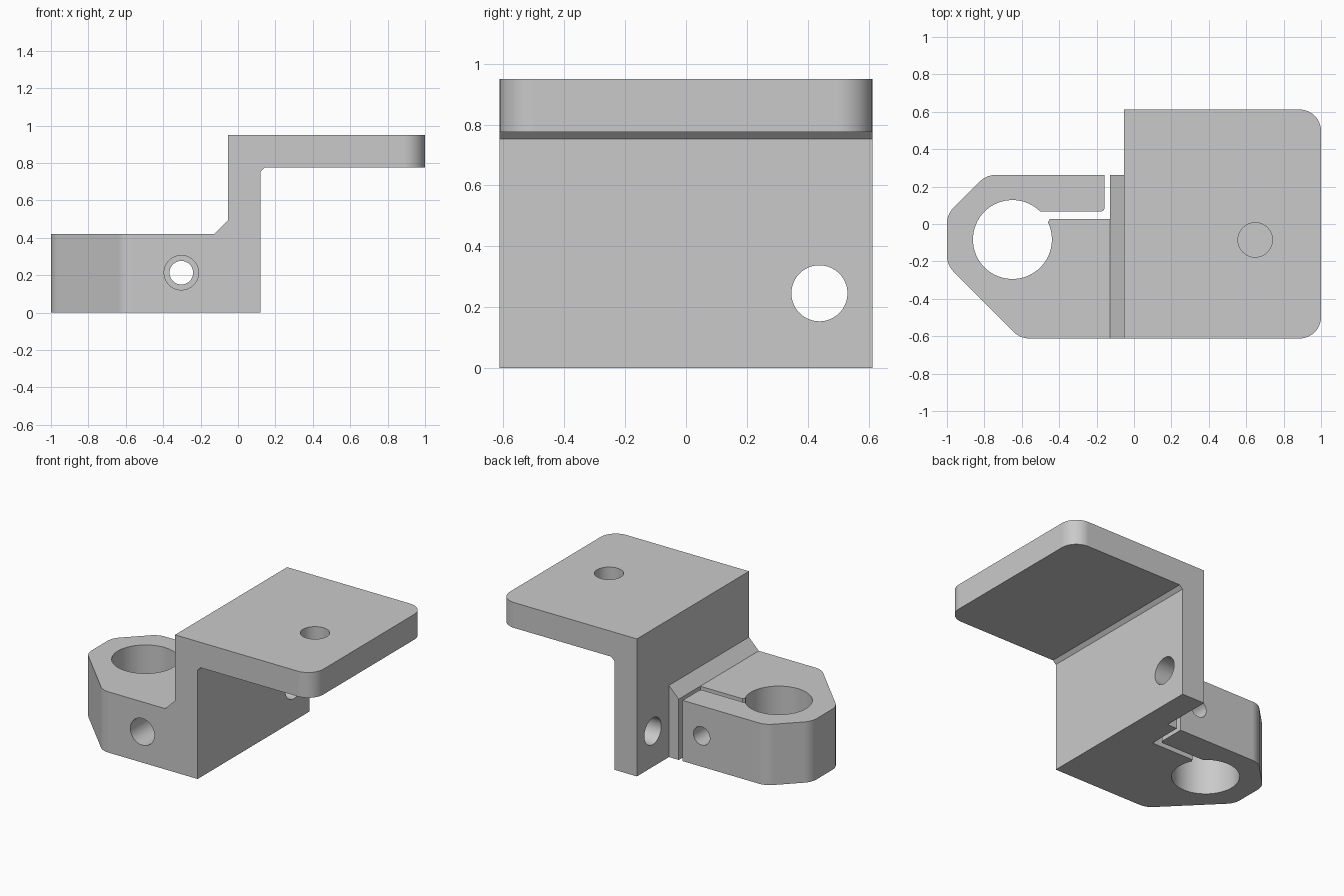
import bpy, bmesh, math
from mathutils import Vector

if "Cube" in bpy.data.objects:
    bpy.data.objects.remove(bpy.data.objects["Cube"], do_unlink=True)

grey = bpy.data.materials.new("plain grey")
grey.use_nodes = True
grey.diffuse_color = (0.59, 0.59, 0.59, 1)
grey.node_tree.nodes["Principled BSDF"].inputs["Base Color"].default_value = (0.59, 0.59, 0.59, 1)


def rounded(corners, steps=10):
    """Turn (x, y, radius) corners into an outline with true arcs."""
    out = []
    for i, (x, y, r) in enumerate(corners):
        p = Vector((x, y))
        if not r:
            out.append(p)
            continue
        a = (Vector(corners[i - 1][:2]) - p).normalized()
        b = (Vector(corners[(i + 1) % len(corners)][:2]) - p).normalized()
        half = a.angle(b) / 2
        centre = p + (a + b).normalized() * r / math.sin(half)
        start = (p + a * r / math.tan(half) - centre).normalized()
        end = (p + b * r / math.tan(half) - centre).normalized()
        for k in range(steps + 1):
            t = k / steps
            sweep = math.pi - 2 * half
            spoke = (start * math.sin((1 - t) * sweep) + end * math.sin(t * sweep)) / math.sin(sweep)
            # Exact right angles and shallower turns both stay on the circle
            out.append(centre + spoke * r)
    return out


def extrude(name, outline, axis, low, high):
    """Solid prism: the outline lies in the two axes other than the given one."""
    place = {"x": lambda u, v, w: (w, u, v),
             "y": lambda u, v, w: (u, w, v),
             "z": lambda u, v, w: (u, v, w)}[axis]
    bm = bmesh.new()
    ends = [[bm.verts.new(place(u, v, w)) for u, v in outline] for w in (low, high)]
    bm.faces.new(ends[0])
    bm.faces.new(ends[1])
    n = len(outline)
    for i in range(n):
        j = (i + 1) % n
        bm.faces.new((ends[0][i], ends[0][j], ends[1][j], ends[1][i]))
    bmesh.ops.recalc_face_normals(bm, faces=bm.faces)
    mesh = bpy.data.meshes.new(name)
    bm.to_mesh(mesh)
    bm.free()
    mesh.materials.append(grey)
    obj = bpy.data.objects.new(name, mesh)
    bpy.context.collection.objects.link(obj)
    return obj


def circle(u, v, r, n=64):
    return [(u + r * math.cos(math.tau * k / n), v + r * math.sin(math.tau * k / n))
            for k in range(n)]


def combine(target, tool, operation):
    """Apply a boolean and discard the tool."""
    mod = target.modifiers.new(operation.lower(), "BOOLEAN")
    mod.operation, mod.solver, mod.object = operation, "EXACT", tool
    bpy.context.view_layer.objects.active = target
    bpy.ops.object.modifier_apply(modifier=mod.name)
    bpy.data.objects.remove(tool, do_unlink=True)


FRONT, BACK, ARM_BACK = -0.612, 0.612, 0.262
WALL_L, WALL_R, STEP = -0.053, 0.12, -0.128
TOP, PLATE_Z, CLAMP_Z = 0.95, 0.775, 0.42

# Upright wall and shelf in one profile, shelf end rounded in plan
bracket = extrude("mounting_bracket", [
    (WALL_L, 0), (WALL_R, 0), (WALL_R, 0.752), (0.143, PLATE_Z),
    (1, PLATE_Z), (1, TOP), (WALL_L, TOP)], "y", FRONT, BACK)
plan = rounded([(-0.5, FRONT, 0), (1, FRONT, 0.115), (1, BACK, 0.115), (-0.5, BACK, 0)])
combine(bracket, extrude("shelf_plan", plan, "z", -0.2, 1.2), "INTERSECT")

# Clamp block with chamfered, softened corners
block = rounded([(0, FRONT, 0), (0, ARM_BACK, 0), (-0.79, ARM_BACK, 0.12),
                 (-1, 0.052, 0.12), (-1, -0.219, 0.12), (-0.609, FRONT, 0.12)])
combine(bracket, extrude("clamp_block", block, "z", 0, CLAMP_Z), "UNION")

# Sloped gusset between clamp and wall
gusset = [(STEP, 0.3), (0, 0.3), (0, 0.495), (WALL_L, 0.495), (STEP, CLAMP_Z)]
combine(bracket, extrude("gusset", gusset, "y", FRONT, ARM_BACK), "UNION")

# Clamp bore and L-shaped slit
slit = rounded([(-0.6, 0.01, 0), (-0.46, 0.01, 0), (-0.45, 0.027, 0), (STEP, 0.027, 0),
                (STEP, 0.4, 0), (-0.158, 0.4, 0), (-0.158, 0.067, 0.02), (-0.6, 0.067, 0)])
cuts = [
    extrude("clamp_bore", circle(-0.65, -0.083, 0.211, 96), "z", -0.1, 0.6),
    extrude("clamp_slit", slit, "z", -0.1, 0.6),
    # Clamp screw hole with wide socket at the front
    extrude("screw_hole", circle(-0.303, 0.213, 0.063), "y", -0.8, 0.5),
    extrude("screw_socket", circle(-0.303, 0.213, 0.092), "y", -0.8, -0.18),
    # Hole through the wall and blind hole in the shelf
    extrude("wall_hole", circle(0.438, 0.246, 0.092), "x", -0.1, 0.3),
    extrude("shelf_hole", circle(0.648, -0.085, 0.092), "z", 0.82, 1.1),
]
for cut in cuts:
    combine(bracket, cut, "DIFFERENCE")

# Smooth the arcs, keep edges crisp and flats flat
bpy.ops.object.select_all(action="DESELECT")
bracket.select_set(True)
bpy.context.view_layer.objects.active = bracket
bpy.ops.object.shade_smooth_by_angle(angle=math.radians(30))
weighted = bracket.modifiers.new("flat_normals", "WEIGHTED_NORMAL")
weighted.keep_sharp = True
